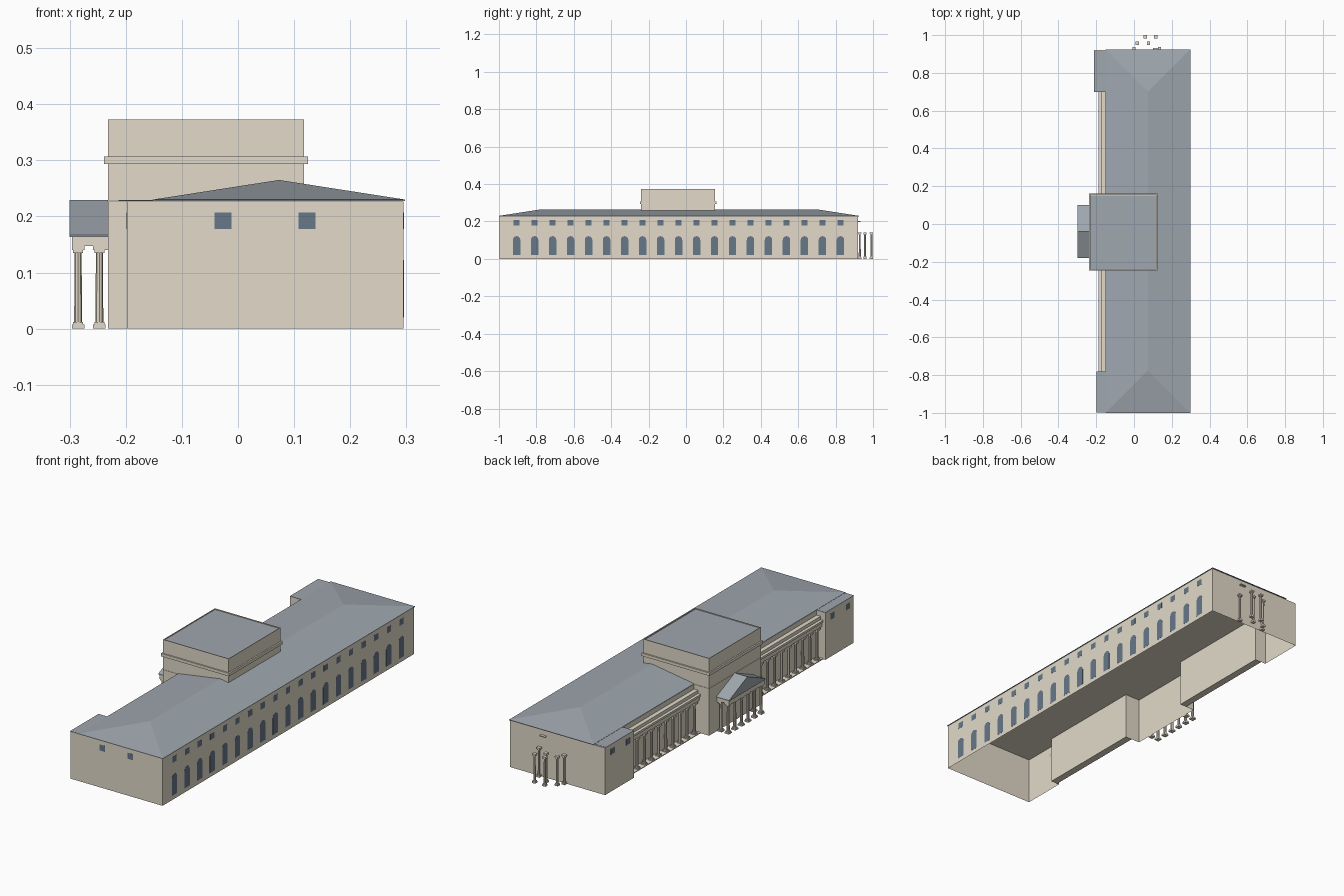
import bpy, bmesh, math
from mathutils import Matrix

cube = bpy.data.objects.get("Cube")
if cube:
    bpy.data.objects.remove(cube, do_unlink=True)


def material(name, rgb):
    m = bpy.data.materials.new(name)
    m.use_nodes = True
    m.diffuse_color = (*rgb, 1)
    m.node_tree.nodes["Principled BSDF"].inputs["Base Color"].default_value = (*rgb, 1)
    return m


STONE = material("pale stone", (0.76, 0.70, 0.59))
SLATE = material("slate roof", (0.345, 0.385, 0.425))
GLASS = material("window glass", (0.135, 0.185, 0.25))


def finish(name, bm, *mats):
    me = bpy.data.meshes.new(name)
    bm.to_mesh(me)
    bm.free()
    for m in mats:
        me.materials.append(m)
    ob = bpy.data.objects.new(name, me)
    bpy.context.collection.objects.link(ob)
    return ob


def add_box(bm, x0, x1, y0, y1, z0, z1):
    mat = Matrix.Translation(((x0 + x1) / 2, (y0 + y1) / 2, (z0 + z1) / 2))
    mat = mat @ Matrix.Diagonal((x1 - x0, y1 - y0, z1 - z0, 1))
    bmesh.ops.create_cube(bm, size=1, matrix=mat)


def box(name, mat, *dims):
    bm = bmesh.new()
    add_box(bm, *dims)
    return finish(name, bm, mat)


def prism(bm, points, offset):
    """Extrude a closed polygon by an offset, with both ends kept."""
    base = bm.faces.new([bm.verts.new(p) for p in points])
    ext = bmesh.ops.extrude_face_region(bm, geom=[base], use_keep_orig=True)
    verts = [g for g in ext["geom"] if isinstance(g, bmesh.types.BMVert)]
    bmesh.ops.translate(bm, verts=verts, vec=offset)
    bmesh.ops.recalc_face_normals(bm, faces=bm.faces[:])


def drop_bottom(bm):
    low = min(v.co.z for v in bm.verts)
    faces = [f for f in bm.faces if all(v.co.z < low + 1e-5 for v in f.verts)]
    bmesh.ops.delete(bm, geom=faces, context="FACES")


# Main dimensions
EAST, RECESS, CENTRE = 0.295, -0.152, -0.232
SOUTH, NORTH, MID = -0.997, 0.92, -0.04
BLOCK = (-0.24, 0.155)
WINGS = ((-0.78, BLOCK[0]), (BLOCK[1], 0.70))
PAVILIONS = (("south", -0.198, SOUTH, WINGS[0][0]), ("north", -0.212, WINGS[1][1], NORTH - 0.005))
EAVE = 0.227
PANE = 0.0004

# Outer walls: one stepped outline, open below, with a ceiling
outline = [(EAST, SOUTH), (EAST, NORTH), (-0.212, NORTH), (-0.212, WINGS[1][1]),
           (RECESS, WINGS[1][1]), (RECESS, BLOCK[1]), (CENTRE, BLOCK[1]), (CENTRE, BLOCK[0]),
           (RECESS, BLOCK[0]), (RECESS, WINGS[0][0]), (-0.198, WINGS[0][0]), (-0.198, SOUTH)]
bm = bmesh.new()
prism(bm, [(x, y, 0) for x, y in outline], (0, 0, EAVE))
drop_bottom(bm)
finish("outer_walls", bm, STONE)

# Hipped main roof with a thin eave, resting on the ceiling
bm = bmesh.new()
add_box(bm, RECESS, 0.298, SOUTH - 0.003, 0.925, EAVE + 0.0005, EAVE + 0.003)
low = sorted((v for v in bm.verts if v.co.z > EAVE + 0.002), key=lambda v: (v.co.y, v.co.x))
top = [f for f in bm.faces if all(v in low for v in f.verts)]
bmesh.ops.delete(bm, geom=top, context="FACES_ONLY")
s = bm.verts.new((0.073, -0.775, 0.265))
n = bm.verts.new((0.073, 0.70, 0.265))
sw, se, nw, ne = low
for f in ((sw, se, s), (se, ne, n, s), (ne, nw, n), (nw, sw, s, n)):
    bm.faces.new(f)
bmesh.ops.recalc_face_normals(bm, faces=bm.faces[:])
finish("main_roof", bm, SLATE)

# Flat roofs on the end pavilions
for side, x, y0, y1 in PAVILIONS:
    box(side + "_pavilion_roof", SLATE, x - 0.001, RECESS, y0, y1, EAVE + 0.0005, EAVE + 0.002)

# Raised central block: sunk slate roof behind a low parapet, and a cornice band
bm = bmesh.new()
add_box(bm, CENTRE, 0.118, *BLOCK, EAVE + 0.001, 0.373)
drop_bottom(bm)
roof = max(bm.faces, key=lambda f: f.calc_center_median().z)
bmesh.ops.inset_region(bm, faces=[roof], thickness=0.004)
pit = bmesh.ops.extrude_face_region(bm, geom=[roof])["geom"]
bmesh.ops.delete(bm, geom=[roof], context="FACES_ONLY")
bmesh.ops.translate(bm, verts=[g for g in pit if isinstance(g, bmesh.types.BMVert)], vec=(0, 0, -0.004))
for g in pit:
    if isinstance(g, bmesh.types.BMFace):
        g.material_index = 1
finish("central_block", bm, STONE, SLATE)
box("central_cornice", STONE, CENTRE - 0.007, 0.125, BLOCK[0] - 0.007, BLOCK[1] + 0.007, 0.293, 0.307)


def add_column(bm, x, y, top, r=0.007):
    """Octagonal shaft with square plinth and capital."""
    bmesh.ops.create_cone(bm, cap_ends=False, segments=8, radius1=r, radius2=r * 0.9, depth=top - 0.02,
                          matrix=Matrix.Translation((x, y, top / 2)))
    for w, z0, z1 in ((r * 1.6, 0, 0.007), (r * 1.25, 0.007, 0.012),
                      (r * 1.25, top - 0.012, top - 0.007), (r * 1.6, top - 0.007, top)):
        add_box(bm, x - w, x + w, y - w, y + w, z0, z1)


# Wing colonnades
for side, (y0, y1) in zip(("south", "north"), WINGS):
    bm = bmesh.new()
    count = 10
    for i in range(count):
        add_column(bm, -0.172, y0 + (i + 0.5) * (y1 - y0) / count, 0.156)
    finish(side + "_colonnade", bm, STONE)
    bm = bmesh.new()
    add_box(bm, -0.180, RECESS, y0, y1, 0.156, 0.178)
    add_box(bm, -0.187, RECESS, y0, y1, 0.178, 0.188)
    add_box(bm, -0.173, RECESS, y0, y1, 0.188, 0.204)
    finish(side + "_entablature", bm, STONE)
    box(side + "_colonnade_floor", STONE, -0.187, RECESS, y0, y1, 0, 0.004)

# Entrance portico: columns, beams and a gabled roof
bm = bmesh.new()
for i in range(6):
    add_column(bm, -0.285, MID + (i - 2.5) * 0.05, 0.147)
for y in (-0.165, 0.085):
    add_column(bm, -0.247, y, 0.147)
finish("portico_columns", bm, STONE)
bm = bmesh.new()
add_box(bm, -0.296, -0.274, -0.176, 0.096, 0.140, 0.163)
for y in (-0.165, 0.085):
    add_box(bm, -0.274, CENTRE, y - 0.011, y + 0.011, 0.147, 0.163)
    add_box(bm, -0.258, CENTRE, y - 0.011, y + 0.011, 0.140, 0.147)
finish("portico_beams", bm, STONE)
bm = bmesh.new()
prism(bm, [(-0.30, -0.18, 0.163), (-0.30, 0.10, 0.163), (-0.30, 0.10, 0.167),
           (-0.30, MID, 0.229), (-0.30, -0.18, 0.167)], (CENTRE + 0.30, 0, 0))
finish("portico_roof", bm, SLATE)

# Small free-standing columns at the north end
bm = bmesh.new()
for x, y in ((0.135, 0.929), (0, 0.929), (0.077, 0.957), (0.018, 0.957), (0.115, 0.991), (0.06, 0.991)):
    add_column(bm, x, y, 0.142, 0.0055)
finish("north_columns", bm, STONE)
box("north_ledge", STONE, 0.10, 0.13, NORTH, 0.933, 0.198, 0.202)

# East windows: arched below, square above
bm = bmesh.new()
for i in range(19):
    y = MID + (i - 9) * 0.0962
    arch = [(EAST, y - 0.020, 0.02), (EAST, y + 0.020, 0.02)]
    for k in range(7):
        a = math.pi * k / 6
        arch.append((EAST, y + 0.020 * math.cos(a), 0.102 + 0.020 * math.sin(a)))
    prism(bm, arch, (PANE, 0, 0))
    add_box(bm, EAST, EAST + PANE, y - 0.016, y + 0.016, 0.178, 0.207)
finish("east_windows", bm, GLASS)

# South and pavilion windows
bm = bmesh.new()
for x in (-0.027, 0.123):
    add_box(bm, x - 0.015, x + 0.015, SOUTH - PANE, SOUTH, 0.178, 0.207)
for side, x, y0, y1 in PAVILIONS:
    for t in (0.2, 0.75):
        y = y0 + t * (y1 - y0)
        add_box(bm, x - PANE, x, y - 0.016, y + 0.016, 0.178, 0.207)
finish("end_windows", bm, GLASS)
